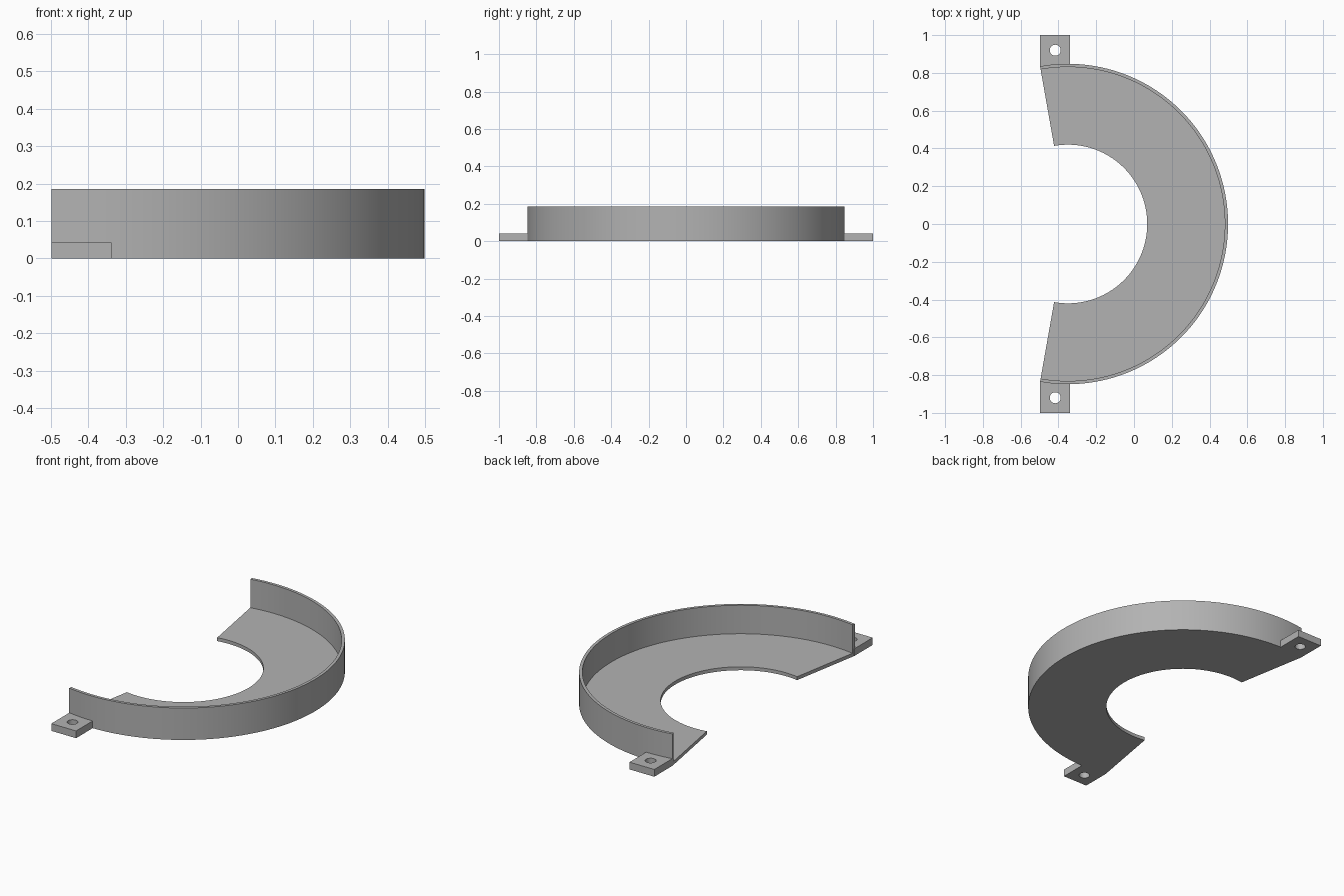
import bpy
import bmesh
from math import cos, sin, radians, pi, asin
from mathutils import Vector

CENTRE_X = -0.35
R_OUT, R_IN = 0.848, 0.42
WALL, FLOOR, HEIGHT = 0.017, 0.02, 0.185
SWEEP = radians(100)          # half of the swept angle, measured from +x
TAB_X0, TAB_X1, TAB_Y, TAB_H = -0.497, -0.338, 1.0, 0.042
HOLE_X, HOLE_Y, HOLE_R = -0.417, 0.92, 0.029

cube = bpy.data.objects.get("Cube")
if cube:
    bpy.data.objects.remove(cube, do_unlink=True)

grey = bpy.data.materials.new("plain grey")
grey.use_nodes = True
colour = (0.45, 0.45, 0.45, 1)
grey.diffuse_color = colour
grey.node_tree.nodes["Principled BSDF"].inputs["Base Color"].default_value = colour


def finish(obj):
    """Select the object and smooth only its gentle edges."""
    bpy.ops.object.select_all(action='DESELECT')
    obj.select_set(True)
    bpy.context.view_layer.objects.active = obj
    if obj.type == 'CURVE':
        bpy.ops.object.convert(target='MESH')
    bpy.ops.object.shade_smooth_by_angle(angle=radians(30))


# Curved tray: an L-shaped section swept around the centre, capped at both ends
def build_tray(steps=100):
    section = [(R_IN, 0), (R_OUT, 0), (R_OUT, HEIGHT), (R_OUT - WALL, HEIGHT),
               (R_OUT - WALL, FLOOR), (R_IN, FLOOR)]
    bm = bmesh.new()
    rings = []
    for i in range(steps + 1):
        a = -SWEEP + 2 * SWEEP * i / steps
        rings.append([bm.verts.new((CENTRE_X + r * cos(a), r * sin(a), z))
                      for r, z in section])
    n = len(section)
    for a, b in zip(rings, rings[1:]):
        for k in range(n):
            m = (k + 1) % n
            bm.faces.new((a[k], a[m], b[m], b[k]))
    bm.faces.new(rings[0])
    bm.faces.new(rings[-1])
    bmesh.ops.recalc_face_normals(bm, faces=bm.faces)
    mesh = bpy.data.meshes.new("curved_tray")
    bm.to_mesh(mesh)
    bm.free()
    mesh.materials.append(grey)
    obj = bpy.data.objects.new("curved_tray", mesh)
    bpy.context.collection.objects.link(obj)
    finish(obj)


# Mounting tab: flat outline that follows the wall, with a round screw hole
def build_tab(name, side):
    curve = bpy.data.curves.new(name, 'CURVE')
    curve.dimensions = '2D'
    curve.fill_mode = 'BOTH'
    curve.extrude = TAB_H / 2

    def add_loop(points):
        spline = curve.splines.new('POLY')
        spline.points.add(len(points) - 1)
        for p, (x, y) in zip(spline.points, points):
            p.co = (x, y * side, 0, 1)
        spline.use_cyclic_u = True

    outline = [(TAB_X0, TAB_Y), (TAB_X1, TAB_Y)]
    radius = R_OUT - WALL / 4
    for i in range(9):
        x = TAB_X1 + (TAB_X0 - TAB_X1) * i / 8
        outline.append((x, radius * cos(asin((x - CENTRE_X) / radius))))
    add_loop(outline)
    add_loop([(HOLE_X + HOLE_R * cos(2 * pi * i / 32),
               HOLE_Y + HOLE_R * sin(2 * pi * i / 32)) for i in range(32)])

    curve.materials.append(grey)
    obj = bpy.data.objects.new(name, curve)
    obj.location = Vector((0, 0, TAB_H / 2))
    bpy.context.collection.objects.link(obj)
    finish(obj)


build_tray()
build_tab("back_tab", 1)
build_tab("front_tab", -1)
